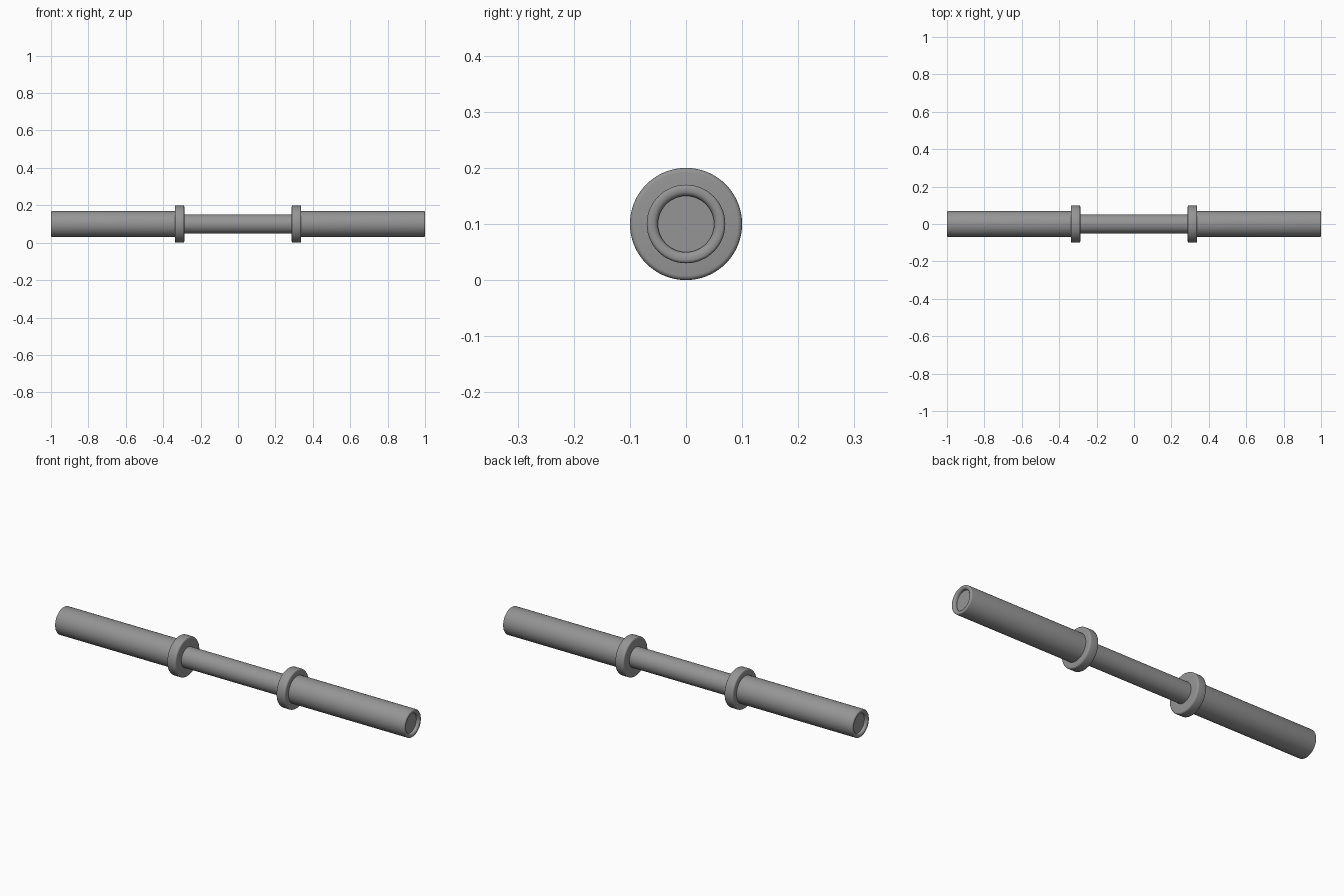
import bpy, bmesh, math

if "Cube" in bpy.data.objects:
    bpy.data.objects.remove(bpy.data.objects["Cube"])

SEG = 64
AXIS_Z = 0.1

# Dark grey steel
steel = bpy.data.materials.new("dark_steel")
steel.diffuse_color = (0.3, 0.3, 0.3, 1)
steel.use_nodes = True
steel.node_tree.nodes["Principled BSDF"].inputs["Base Color"].default_value = steel.diffuse_color


def lathe(name, profile, closed=False):
    """Spin (x, radius) points around the bar's long axis."""
    bm = bmesh.new()
    rings = []
    for x, r in profile:
        if r == 0:
            rings.append([bm.verts.new((x, 0, AXIS_Z))] * SEG)
        else:
            rings.append([bm.verts.new((x, r * math.cos(2 * math.pi * i / SEG),
                                        AXIS_Z + r * math.sin(2 * math.pi * i / SEG)))
                          for i in range(SEG)])
    pairs = list(zip(rings, rings[1:]))
    if closed:
        pairs.append((rings[-1], rings[0]))
    for a, b in pairs:
        for i in range(SEG):
            j = (i + 1) % SEG
            bm.faces.new(dict.fromkeys((a[i], a[j], b[j], b[i])))
    bmesh.ops.recalc_face_normals(bm, faces=bm.faces)
    mesh = bpy.data.meshes.new(name)
    bm.to_mesh(mesh)
    bm.free()
    mesh.materials.append(steel)
    obj = bpy.data.objects.new(name, mesh)
    bpy.context.collection.objects.link(obj)
    bpy.ops.object.select_all(action='DESELECT')
    obj.select_set(True)
    bpy.context.view_layer.objects.active = obj
    bpy.ops.object.shade_smooth_by_angle(angle=math.radians(35))
    return obj


def arc(cx, cr, rad, a0, a1, n=4):
    """Points of a rounded corner in the (x, radius) plane."""
    return [(cx + rad * math.cos(math.radians(a0 + (a1 - a0) * i / n)),
             cr + rad * math.sin(math.radians(a0 + (a1 - a0) * i / n)))
            for i in range(n + 1)]


# Inner bar: the grip in the middle, its ends recessed inside the sleeves
lathe("grip_bar", [(-0.985, 0), (-0.985, 0.052), (0.985, 0.052), (0.985, 0)])

# Sleeve tube with a rounded end lip
sleeve = ([(0.31, 0.05), (0.31, 0.07)]
          + arc(0.994, 0.064, 0.006, 90, 0)
          + arc(0.99, 0.06, 0.01, 0, -90) + [(0.98, 0.05)])
# Collar ring with rounded rims
collar = ([(0.287, 0.05)] + arc(0.295, 0.092, 0.008, 180, 90)
          + arc(0.33, 0.092, 0.008, 90, 0) + [(0.338, 0.05)])

for side, s in (("left", -1), ("right", 1)):
    lathe(side + "_sleeve", [(s * x, r) for x, r in sleeve], closed=True)
    lathe(side + "_collar", [(s * x, r) for x, r in collar], closed=True)
